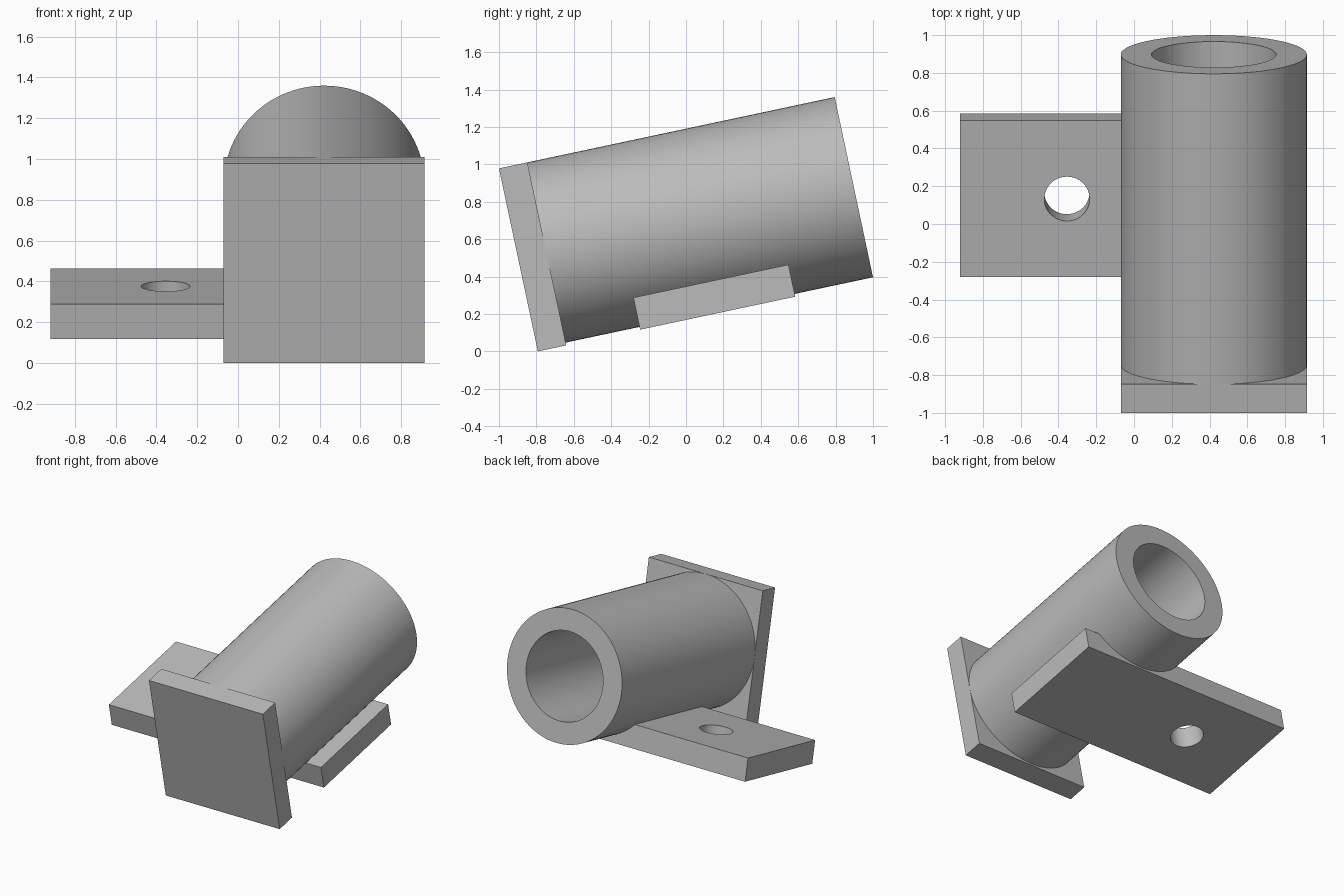
import bpy, bmesh, math
from mathutils import Matrix, Vector

cube = bpy.data.objects.get("Cube")
if cube:
    bpy.data.objects.remove(cube, do_unlink=True)

grey = bpy.data.materials.new("plain grey")
grey.use_nodes = True
colour = (0.5, 0.5, 0.5, 1)
grey.diffuse_color = colour
grey.node_tree.nodes["Principled BSDF"].inputs["Base Color"].default_value = colour

# The whole bracket is laid out level, then tilted about its lower front edge
TILT = Matrix.Translation((0, -0.792, 0)) @ Matrix.Rotation(math.radians(12), 4, 'X')
LEFT, RIGHT = 0.915, -0.07
AXIS_X = (LEFT + RIGHT) / 2
RADIUS, BORE = (LEFT - RIGHT) / 2, 0.33
HEIGHT, PLATE, LENGTH = 1.0, 0.155, 1.835


def finish(name, bm):
    bmesh.ops.recalc_face_normals(bm, faces=bm.faces)
    mesh = bpy.data.meshes.new(name)
    bm.to_mesh(mesh)
    bm.free()
    mesh.materials.append(grey)
    obj = bpy.data.objects.new(name, mesh)
    bpy.context.collection.objects.link(obj)
    obj.matrix_world = TILT
    return obj


def box(name, low, high):
    low, high = Vector(low), Vector(high)
    bm = bmesh.new()
    place = Matrix.Translation((low + high) / 2) @ Matrix.Diagonal((high - low).to_4d())
    bmesh.ops.create_cube(bm, size=1, matrix=place)
    return finish(name, bm)


def smooth(obj):
    bpy.ops.object.select_all(action='DESELECT')
    obj.select_set(True)
    bpy.context.view_layer.objects.active = obj
    bpy.ops.object.shade_smooth_by_angle(angle=math.radians(30))


# Square end plate closing the front of the tube
box("end_plate", (RIGHT, 0, 0), (LEFT, PLATE, HEIGHT))

# Thick tube, spun from its wall profile around the long axis
bm = bmesh.new()
centre = Vector((AXIS_X, 0, HEIGHT - RADIUS))
wall = [(BORE, PLATE), (RADIUS, PLATE), (RADIUS, LENGTH), (BORE, LENGTH)]
ring = [bm.verts.new(centre + Vector((r, y, 0))) for r, y in wall]
edges = [bm.edges.new((ring[i], ring[(i + 1) % 4])) for i in range(4)]
bmesh.ops.spin(bm, geom=ring + edges, cent=centre, axis=(0, 1, 0),
               angle=math.tau, steps=96, use_merge=True)
bmesh.ops.remove_doubles(bm, verts=bm.verts, dist=0.0001)
smooth(finish("tube", bm))

# Mounting flange under the tube, with one bolt hole
flange = box("mounting_flange", (-0.92, 0.559, 0), (LEFT, 1.407, 0.175))
bm = bmesh.new()
bmesh.ops.create_cone(bm, cap_ends=True, segments=64, radius1=0.12, radius2=0.12,
                      depth=0.6, matrix=Matrix.Translation((-0.355, 0.983, 0.1)))
cutter = finish("bolt_hole_cutter", bm)
cutter.hide_render = True
cutter.hide_set(True)
hole = flange.modifiers.new("bolt_hole", 'BOOLEAN')
hole.operation = 'DIFFERENCE'
hole.solver = 'EXACT'
hole.object = cutter
bpy.context.view_layer.update()
bpy.context.view_layer.objects.active = flange
bpy.ops.object.modifier_apply(modifier=hole.name)
smooth(flange)
